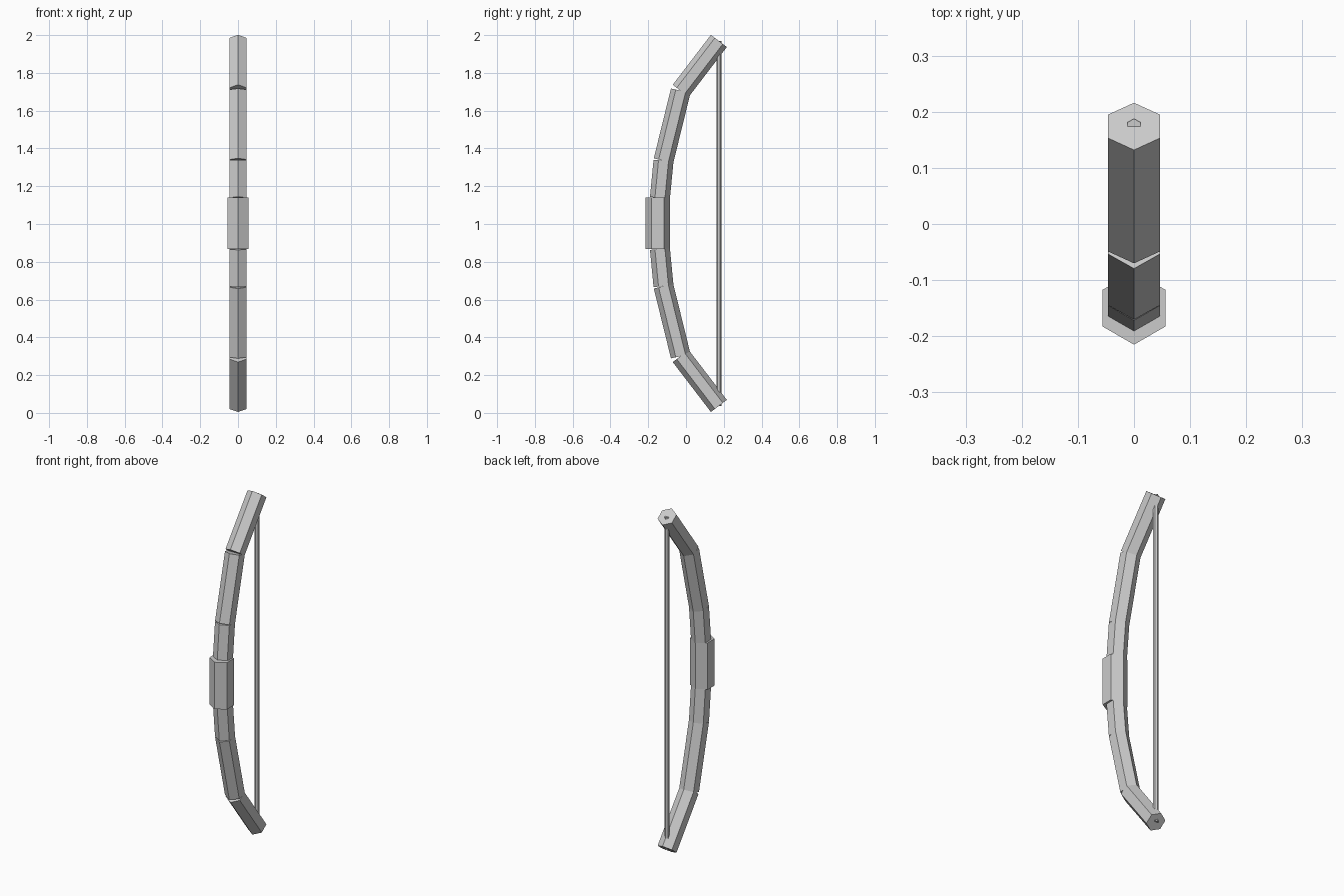
import bpy
import math
from mathutils import Vector, Matrix

if "Cube" in bpy.data.objects:
    bpy.data.objects.remove(bpy.data.objects["Cube"])


def hex_bar(name, start, end, radius):
    """Capped six-sided bar between two (y, z) points, ridges facing front and back."""
    a, b = Vector((0, *start)), Vector((0, *end))
    along = (b - a).normalized()
    side = Vector((1, 0, 0))
    across = along.cross(side)
    verts = []
    for p in (a, b):
        for i in range(6):
            t = math.radians(30 + 60 * i)
            verts.append(p + side * radius * math.cos(t) + across * radius * math.sin(t))
    faces = [(i, (i + 1) % 6, (i + 1) % 6 + 6, i + 6) for i in range(6)]
    faces += [(5, 4, 3, 2, 1, 0), (6, 7, 8, 9, 10, 11)]
    mesh = bpy.data.meshes.new(name)
    mesh.from_pydata([v - (a + b) / 2 for v in verts], [], faces)
    obj = bpy.data.objects.new(name, mesh)
    obj.location = (a + b) / 2
    bpy.context.collection.objects.link(obj)
    return obj


MID = 1.003
LIMB_R = 0.053

# limbs: stepped straight bars bending back from the handle, above and below
path = [(-0.138, 0.135), (-0.119, 0.332), (-0.028, 0.702), (0.174, 0.966)]
parts = ("inner", "middle", "tip")
for label, sign in (("upper", 1), ("lower", -1)):
    pts = [(y, MID + sign * h) for y, h in path]
    for part, p, q in zip(parts, pts, pts[1:]):
        hex_bar(f"{label}_limb_{part}", p, q, LIMB_R)

# handle core and the thicker grip on its front
hex_bar("handle_core", (-0.138, MID - 0.135), (-0.138, MID + 0.135), LIMB_R)
hex_bar("grip", (-0.150, MID - 0.136), (-0.150, MID + 0.136), 0.065)

# bow string
hex_bar("bow_string", (0.174, 0.037), (0.174, 1.969), 0.0138)
